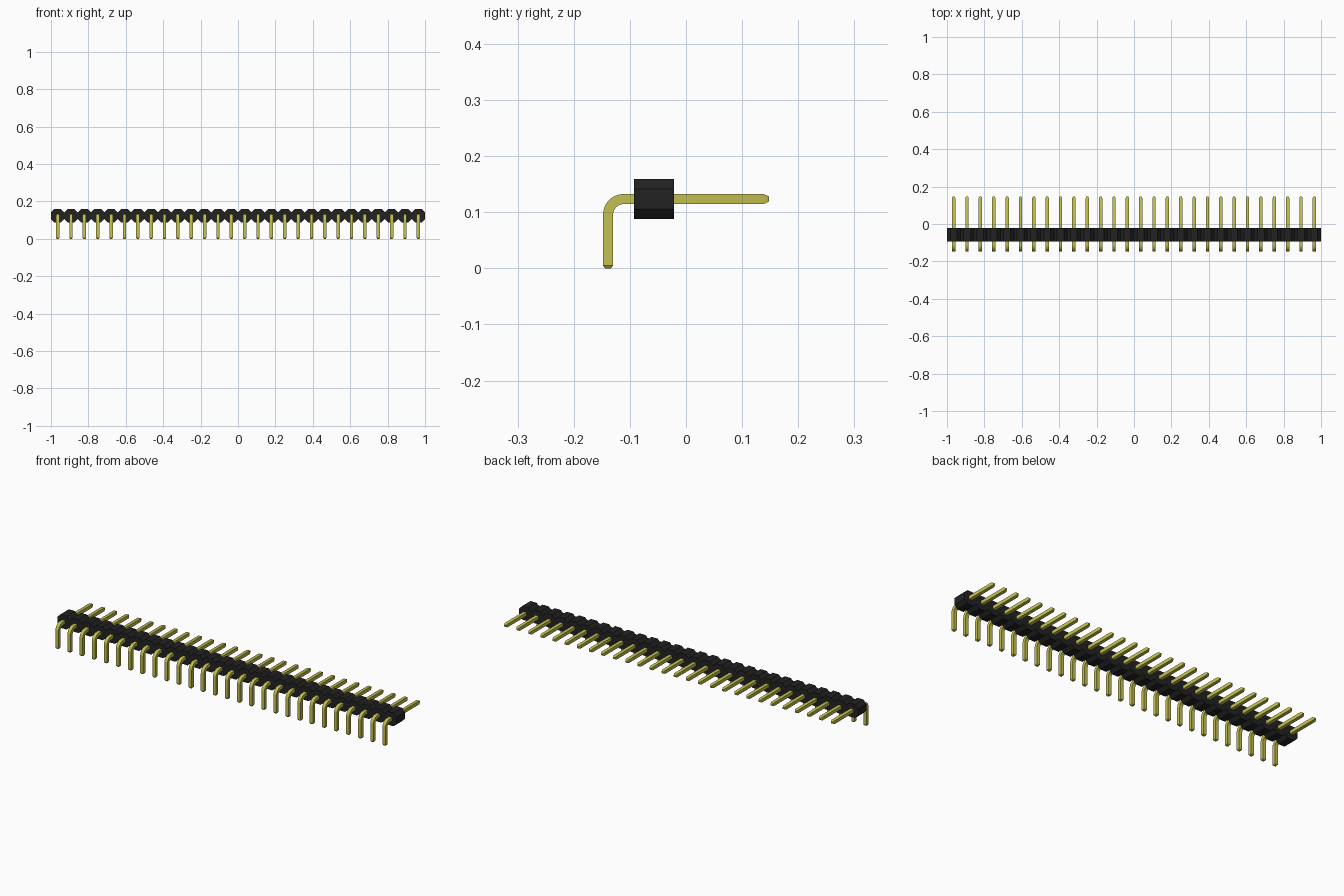
import bpy, bmesh, math

if "Cube" in bpy.data.objects:
    bpy.data.objects.remove(bpy.data.objects["Cube"], do_unlink=True)

COUNT = 28
PITCH = 2 / COUNT
AXIS_Z = 0.1235          # height of the horizontal pin run
LEG_Y = -0.139           # depth of the vertical pin run
HALF = 0.009             # half the pin thickness
BEND = 0.028             # bend radius on the pin centreline
PIN_X = [(i + 0.5) * PITCH - 1 for i in range(COUNT)]


def make_material(name, colour):
    mat = bpy.data.materials.new(name)
    mat.use_nodes = True
    mat.diffuse_color = colour
    bsdf = next(n for n in mat.node_tree.nodes if n.type == "BSDF_PRINCIPLED")
    bsdf.inputs["Base Color"].default_value = colour
    return mat


def finish(bm, name, mat):
    bmesh.ops.recalc_face_normals(bm, faces=bm.faces)
    mesh = bpy.data.meshes.new(name)
    bm.to_mesh(mesh)
    bm.free()
    mesh.materials.append(mat)
    obj = bpy.data.objects.new(name, mesh)
    bpy.context.collection.objects.link(obj)
    return obj


black = make_material("black plastic", (0.016, 0.016, 0.016, 1))
gold = make_material("yellow metal", (0.55, 0.53, 0.08, 1))

# Housing: a row of joined octagons extruded front to back
h, flat = PITCH / 2, PITCH / 4
upper = []
for x in PIN_X:
    upper += [(x - h, flat), (x - flat, h), (x + flat, h)]
upper.append((1, flat))
outline = upper + [(x, -z) for x, z in reversed(upper)]
bm = bmesh.new()
front = bm.faces.new([bm.verts.new((x, -0.093, AXIS_Z + z)) for x, z in outline])
back = bmesh.ops.extrude_face_region(bm, geom=[front], use_keep_orig=True)
moved = [v for v in back["geom"] if isinstance(v, bmesh.types.BMVert)]
bmesh.ops.translate(bm, verts=moved, vec=(0, PITCH, 0))
finish(bm, "housing", black)

# Pin path stations: y, z, tangent angle, half thickness
stations = [(LEG_Y, 0, 0, HALF * 0.6), (LEG_Y, 0.005, 0, HALF)]
for k in range(9):
    a = math.pi / 2 * k / 8
    stations.append((LEG_Y + BEND * (1 - math.cos(a)),
                     AXIS_Z - BEND * (1 - math.sin(a)), a, HALF))
stations += [(0.138, AXIS_Z, math.pi / 2, HALF), (0.148, AXIS_Z, math.pi / 2, HALF * 0.5)]

# Pin mesh: a square section swept along the path, tapered at both tips
bm = bmesh.new()
rings = []
for y, z, a, r in stations:
    ny, nz = -math.cos(a) * r, math.sin(a) * r
    rings.append([bm.verts.new((sx * r, y + s * ny, z + s * nz))
                  for sx, s in ((-1, -1), (1, -1), (1, 1), (-1, 1))])
for low, high in zip(rings, rings[1:]):
    for j in range(4):
        k = (j + 1) % 4
        bm.faces.new((low[j], low[k], high[k], high[j]))
bm.faces.new(rings[0])
bm.faces.new(rings[-1])
first = finish(bm, "pin_01", gold)
bpy.ops.object.select_all(action="DESELECT")
first.select_set(True)
bpy.context.view_layer.objects.active = first
bpy.ops.object.shade_smooth_by_angle(angle=math.radians(25))

# Repeat the pin along the housing
first.location.x = PIN_X[0]
for i, x in enumerate(PIN_X[1:], 2):
    pin = first.copy()
    pin.name = f"pin_{i:02d}"
    pin.location.x = x
    bpy.context.collection.objects.link(pin)
